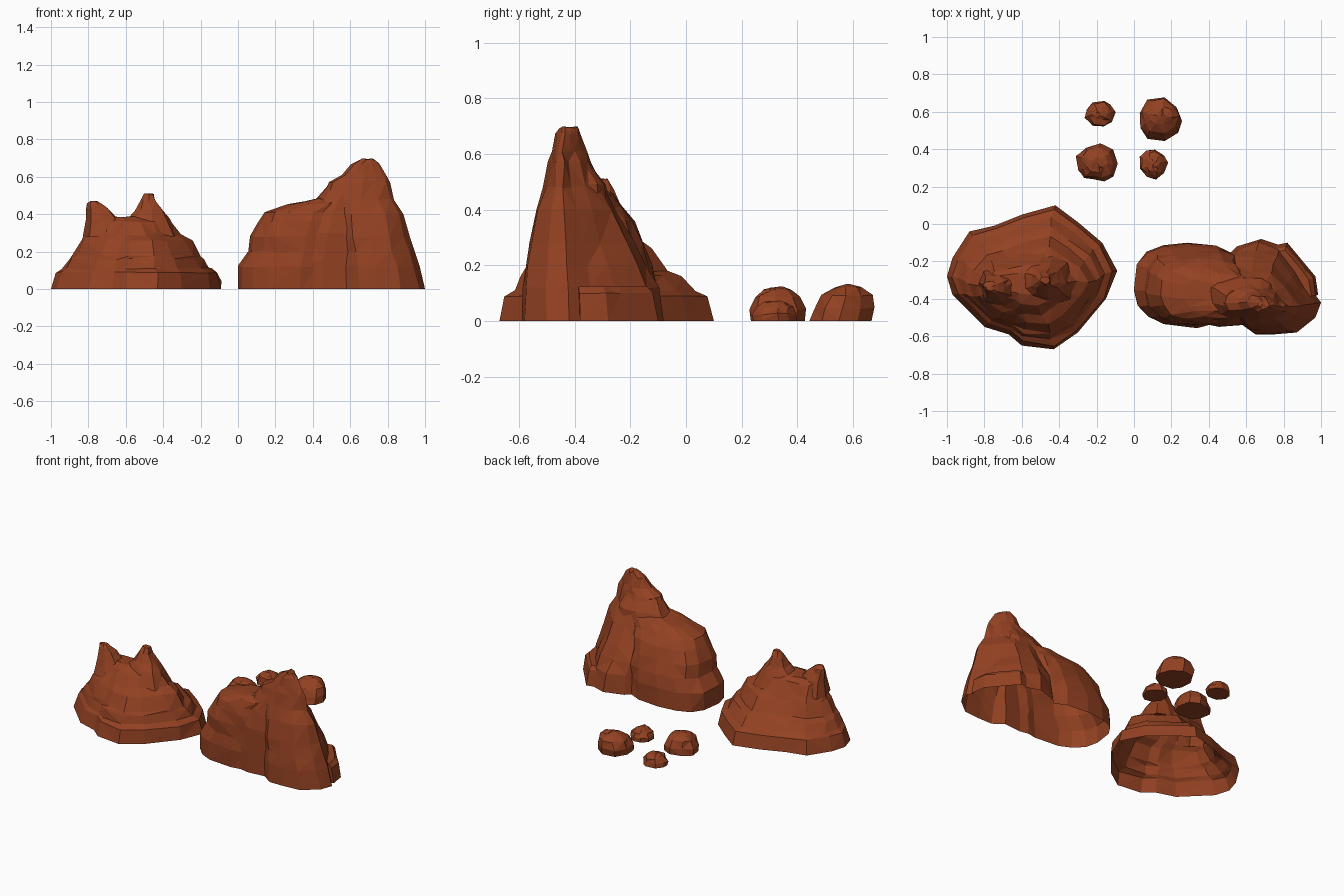
import bpy
import bmesh
import math
import random

cube = bpy.data.objects.get("Cube")
if cube:
    bpy.data.objects.remove(cube, do_unlink=True)

rng = random.Random(4)
clay = bpy.data.materials.new("red clay rock")
clay.use_nodes = True
clay.diffuse_color = (0.29, 0.053, 0.016, 1)
clay.node_tree.nodes["Principled BSDF"].inputs["Base Color"].default_value = clay.diffuse_color


def superellipse(sides, power=0.75, wobble=0.05):
    """Irregular rounded outline that fits the unit square."""
    points = []
    for i in range(sides):
        a = math.tau * (i + rng.uniform(-0.2, 0.2)) / sides
        r = 1 - rng.uniform(0, wobble)
        c, s = math.cos(a), math.sin(a)
        points.append((r * math.copysign(abs(c) ** power, c),
                       r * math.copysign(abs(s) ** power, s)))
    return points


def fit_unit(points):
    """Scale an outline so that both axes run from 0 to 1."""
    xs, ys = zip(*points)
    return [((x - min(xs)) / (max(xs) - min(xs)),
             (y - min(ys)) / (max(ys) - min(ys))) for x, y in points]


def loft(name, outline, levels, rough=0.008):
    """Stack copies of an outline, each fitted to (z, x0, x1, y0, y1)."""
    outline = fit_unit(outline)
    bm = bmesh.new()
    rings = []
    for k, (z, x0, x1, y0, y1) in enumerate(levels):
        ring = []
        for u, v in outline:
            n = rough if k else 0
            ring.append(bm.verts.new((
                x0 + u * (x1 - x0) + rng.uniform(-n, n),
                y0 + v * (y1 - y0) + rng.uniform(-n, n),
                z + rng.uniform(-n, n) * 0.6)))
        rings.append(ring)
    for low, high in zip(rings, rings[1:]):
        for i in range(len(low)):
            j = (i + 1) % len(low)
            bm.faces.new((low[i], low[j], high[j], high[i]))
    bm.faces.new(rings[0][::-1])
    top = bm.faces.new(rings[-1])
    bmesh.ops.poke(bm, faces=[top])
    bmesh.ops.triangulate(bm, faces=[f for f in bm.faces if len(f.verts) == 4])
    bmesh.ops.recalc_face_normals(bm, faces=bm.faces)
    mesh = bpy.data.meshes.new(name)
    bm.to_mesh(mesh)
    bm.free()
    mesh.materials.append(clay)
    obj = bpy.data.objects.new(name, mesh)
    bpy.context.collection.objects.link(obj)
    return obj


def merge(body, parts):
    """Union the parts into the body and leave its underside open."""
    bpy.context.view_layer.objects.active = body
    for part in parts:
        mod = body.modifiers.new("union", "BOOLEAN")
        mod.operation = "UNION"
        mod.solver = "EXACT"
        mod.object = part
        bpy.ops.object.modifier_apply(modifier=mod.name)
        bpy.data.objects.remove(part, do_unlink=True)
    bm = bmesh.new()
    bm.from_mesh(body.data)
    floor = [f for f in bm.faces if all(abs(v.co.z) < 0.001 for v in f.verts)]
    bmesh.ops.delete(bm, geom=floor, context="FACES")
    bm.to_mesh(body.data)
    bm.free()


# Terraced hill with two small summits
hill_outline = [
    (-.09, -.25), (-.17, -.1), (-.3, .01), (-.42, .1), (-.6, .05), (-.75, -.01),
    (-.88, -.04), (-.97, -.18), (-1, -.28), (-.97, -.38), (-.8, -.55),
    (-.67, -.59), (-.6, -.65), (-.43, -.67), (-.3, -.58), (-.15, -.4)]
hill = loft("terraced_hill", hill_outline, [
    (0, -1, -.09, -.67, .1),
    (.09, -.97, -.11, -.65, .075),
    (.11, -.94, -.15, -.62, .04),
    (.16, -.91, -.18, -.6, -.02),
    (.18, -.88, -.2, -.58, -.07),
    (.26, -.84, -.24, -.53, -.13),
    (.29, -.82, -.31, -.49, -.16),
    (.36, -.8, -.35, -.43, -.21),
    (.385, -.77, -.42, -.38, -.26)], 0.007)
summit_west = loft("summit_west", superellipse(8), [
    (.28, -.83, -.6, -.44, -.23),
    (.38, -.81, -.65, -.4, -.27),
    (.43, -.81, -.69, -.38, -.3),
    (.455, -.805, -.72, -.37, -.31),
    (.47, -.79, -.75, -.355, -.325)], 0.005)
summit_east = loft("summit_east", superellipse(9), [
    (.28, -.64, -.32, -.45, -.17),
    (.38, -.59, -.37, -.4, -.22),
    (.42, -.55, -.4, -.37, -.24),
    (.47, -.52, -.44, -.34, -.26),
    (.51, -.5, -.45, -.32, -.28)], 0.005)
merge(hill, [summit_west, summit_east])

# Tall mountain: a steep peak
peak_outline = [
    (1, -.42), (.94, -.34), (.89, -.24), (.8, -.12), (.68, -.08), (.55, -.12),
    (.47, -.2), (.45, -.35), (.48, -.48), (.58, -.54), (.65, -.59),
    (.75, -.59), (.87, -.58), (.97, -.5)]
mountain = loft("tall_mountain", peak_outline, [
    (0, .45, 1, -.59, -.08),
    (.12, .45, .97, -.585, -.1),
    (.2, .45, .94, -.57, -.14),
    (.28, .45, .915, -.56, -.185),
    (.4, .45, .89, -.54, -.25),
    (.48, .45, .84, -.51, -.3),
    (.57, .49, .81, -.49, -.34),
    (.61, .56, .79, -.48, -.36),
    (.67, .61, .75, -.465, -.375),
    (.695, .66, .72, -.455, -.385)], 0.007)

# Lower shoulder, a front buttress filling the gap, and a rear corner shelf
shoulder = loft("mountain_shoulder", superellipse(16), [
    (0, 0, .58, -.55, -.1),
    (.12, 0, .58, -.55, -.105),
    (.2, .06, .58, -.545, -.12),
    (.28, .07, .58, -.54, -.15),
    (.36, .11, .59, -.53, -.18),
    (.41, .14, .61, -.515, -.22),
    (.455, .27, .64, -.5, -.27),
    (.48, .4, .66, -.48, -.31)], 0.008)
buttress = loft("front_buttress", superellipse(11), [
    (0, .25, .8, -.55, -.25),
    (.15, .27, .79, -.55, -.25),
    (.3, .3, .78, -.54, -.25),
    (.42, .36, .77, -.515, -.27),
    (.49, .43, .75, -.5, -.29),
    (.565, .5, .73, -.48, -.34)], 0.008)
shelf_outline = [(.985, -.38), (.97, -.28), (.92, -.22), (.82, -.1), (.72, -.12), (.72, -.4)]
shelf = loft("rear_shelf", shelf_outline, [
    (0, .72, .985, -.4, -.1),
    (.1, .72, .97, -.4, -.12),
    (.125, .72, .95, -.4, -.14)], 0.004)
merge(mountain, [shoulder, buttress, shelf])

# Loose boulders behind: centre, half sizes, height and lean of the top
boulders = [(-.18, .59, .08, .07, .075, 0), (-.2, .33, .11, .1, .12, 0),
            (.145, .555, .115, .115, .13, .035), (.105, .32, .075, .08, .07, 0)]
dome = [(0, .97), (.35, .98), (.72, .8), (.92, .5), (1, .2)]
for number, (x, y, rx, ry, h, lean) in enumerate(boulders, 1):
    loft(f"boulder_{number}", superellipse(9, 0.9, 0.15),
         [(t * h, x - s * rx, x + s * rx, y + lean * t - s * ry, y + lean * t * s + s * ry)
          for t, s in dome], 0.007)
